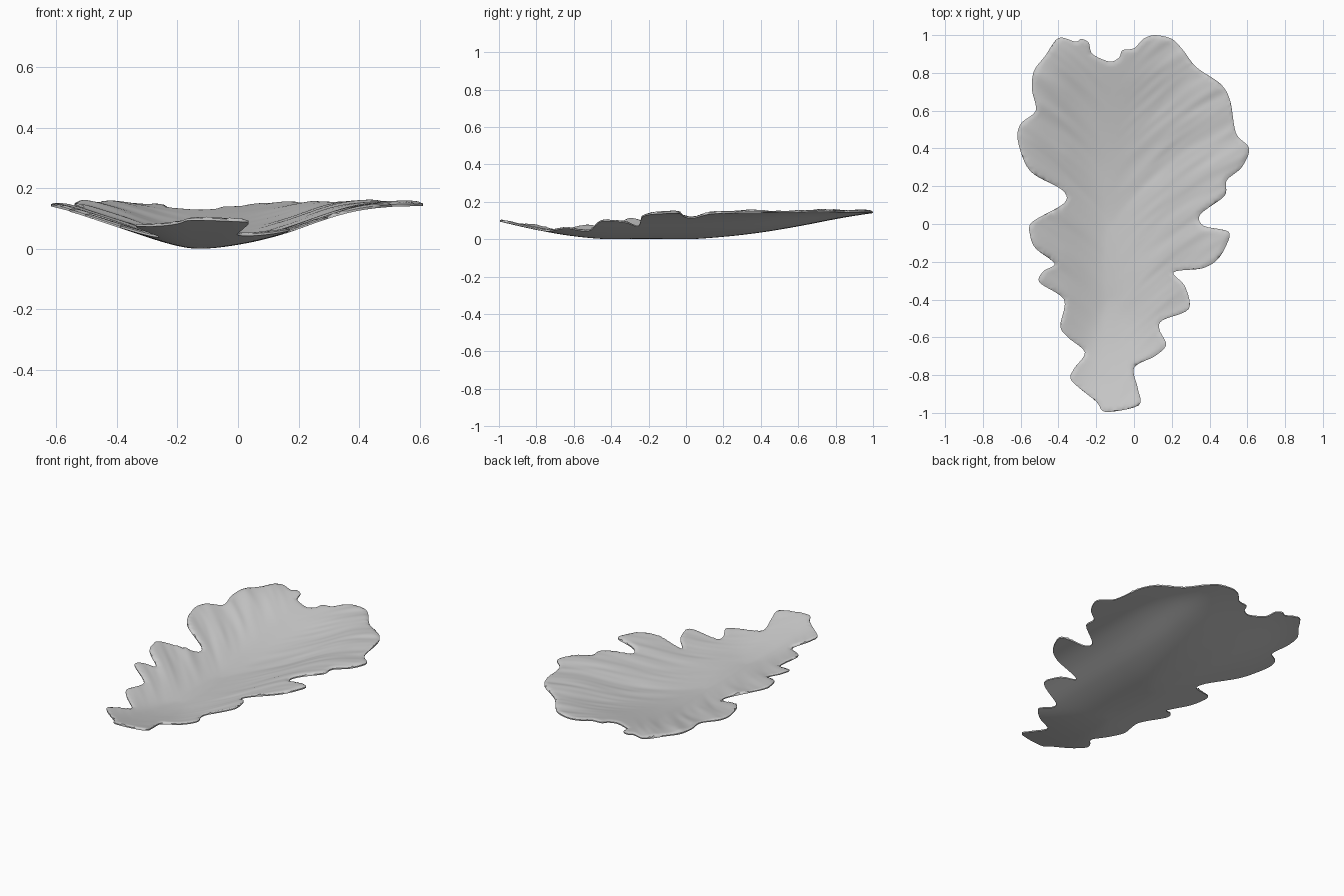
import bpy, bmesh, math
from mathutils import Vector, noise, kdtree
from mathutils.geometry import delaunay_2d_cdt

if "Cube" in bpy.data.objects:
    bpy.data.objects.remove(bpy.data.objects["Cube"])

# Lobed leaf outline, clockwise from the stem end (x, y)
OUTLINE = [
    (-.15, -.995), (-.20, -.94), (-.33, -.83), (-.32, -.77), (-.26, -.68), (-.35, -.60),
    (-.39, -.54), (-.37, -.40), (-.50, -.31), (-.48, -.25), (-.42, -.21), (-.52, -.13),
    (-.55, -.06), (-.54, .01), (-.37, .11), (-.38, .18), (-.55, .28), (-.615, .44),
    (-.60, .53), (-.52, .60), (-.54, .71), (-.53, .81), (-.47, .89), (-.40, .985),
    (-.31, .965), (-.28, .98), (-.24, .96), (-.22, .90), (-.13, .86), (-.08, .88),
    (-.06, .92), (0, .93), (.05, .98), (.11, 1.0), (.20, .98), (.26, .92), (.33, .83),
    (.46, .74), (.51, .65), (.54, .48), (.61, .40), (.57, .30), (.49, .23), (.48, .15),
    (.35, .05), (.37, -.01), (.50, -.04), (.49, -.11), (.44, -.19), (.36, -.235),
    (.21, -.255), (.27, -.33), (.29, -.45), (.15, -.51), (.135, -.56), (.17, -.64),
    (.11, -.70), (0, -.76), (.02, -.87), (.025, -.96)]
# Height of the underside across the leaf (by x) and along the midrib (by y)
ACROSS = [(-.64, .15), (-.55, .122), (-.38, .065), (-.22, .014), (-.13, 0), (0, .013),
          (.14, .045), (.3, .1), (.4, .128), (.5, .145), (.62, .15)]
ALONG = [(-1, .095), (-.8, .05), (-.6, .016), (-.4, 0), (0, 0), (.2, .013),
         (.4, .036), (.6, .069), (.8, .108), (1, .146)]
MIDRIB = -.12


def hermite(a, b, ma, mb, t):
    return ((2*t**3 - 3*t*t + 1)*a + (t**3 - 2*t*t + t)*ma
            + (3*t*t - 2*t**3)*b + (t**3 - t*t)*mb)


def curve(keys, v):
    """Smooth interpolation through (position, height) keys."""
    v = min(max(v, keys[0][0]), keys[-1][0])
    n = len(keys)
    i = next(k for k in range(n - 1) if v <= keys[k + 1][0])

    def slope(k):
        a, b = keys[max(k - 1, 0)], keys[min(k + 1, n - 1)]
        return (b[1] - a[1]) / (b[0] - a[0])
    w = keys[i + 1][0] - keys[i][0]
    return hermite(keys[i][1], keys[i + 1][1], slope(i)*w, slope(i + 1)*w, (v - keys[i][0])/w)


def smooth_loop(pts, steps):
    """Closed spline through the outline points."""
    out, n = [], len(pts)
    for i in range(n):
        p = [Vector(pts[(i + k) % n]) for k in (-1, 0, 1, 2)]
        for s in range(steps):
            out.append(hermite(p[1], p[2], (p[2] - p[0])*.45, (p[3] - p[1])*.45, s/steps))
    return out


def base_height(x, y):
    z = max(math.hypot(curve(ACROSS, x), curve(ALONG, y)), 1e-6)
    return z / (1 + (z/.15)**10)**.1


def veins(x, y):
    """Irregular ripples sweeping outward and up from the midrib."""
    u = abs(x - MIDRIB)
    s = y - 1.1*u + .5*u*u
    side = 7.3 if x > MIDRIB else 1.7
    ramp = min(u/.25, 1)**1.3
    return ramp*(.008*noise.noise((s*10, u*2.5, side)) + .003*noise.noise((s*22, u*5, side)))


# Triangulate the outline with an even scatter of inner points
loop = smooth_loop(OUTLINE, 5)[::-1]
n = len(loop)
tree = kdtree.KDTree(n)
for i, p in enumerate(loop):
    tree.insert((p.x, p.y, 0), i)
tree.balance()
STEP = .014
points = list(loop)
for j in range(int(2/(STEP*.866)) + 1):
    for i in range(int(1.26/STEP) + 1):
        p = Vector((-.63 + (i + .5*(j % 2))*STEP, -1 + j*STEP*.866))
        if tree.find((p.x, p.y, 0))[2] > .009:
            points.append(p)
edges = [(i, (i + 1) % n) for i in range(n)]
co, _, tris, _, _, _ = delaunay_2d_cdt(points, edges, [], 1, 1e-6)

# Smooth underside, veined upper face with a rounded lip, joined by a rim wall
bm = bmesh.new()
low, high = [], []
for p in co:
    z = base_height(p.x, p.y)
    d = tree.find((p.x, p.y, 0))[2]
    r = min(d/.03, 1)
    thick = .007 + .007*math.sqrt(r*(2 - r))
    low.append(bm.verts.new((p.x, p.y, z)))
    high.append(bm.verts.new((p.x, p.y, z + thick + veins(p.x, p.y)*(.3 + .7*r))))
uses = {}
for t in tris:
    bm.faces.new([high[i] for i in t])
    bm.faces.new([low[i] for i in reversed(t)])
    for a, b in zip(t, t[1:] + t[:1]):
        key = (min(a, b), max(a, b))
        uses[key] = None if key in uses else (a, b)
for e in uses.values():
    if e:
        a, b = e
        bm.faces.new((high[b], high[a], low[a], low[b]))
bmesh.ops.delete(bm, geom=[v for v in bm.verts if not v.link_faces], context='VERTS')
bmesh.ops.recalc_face_normals(bm, faces=bm.faces)

# Leaf dish object
mesh = bpy.data.meshes.new("leaf_dish")
bm.to_mesh(mesh)
bm.free()
leaf = bpy.data.objects.new("leaf_dish", mesh)
bpy.context.collection.objects.link(leaf)
bpy.context.view_layer.objects.active = leaf
leaf.select_set(True)
bpy.ops.object.shade_smooth_by_angle(angle=math.radians(45))
